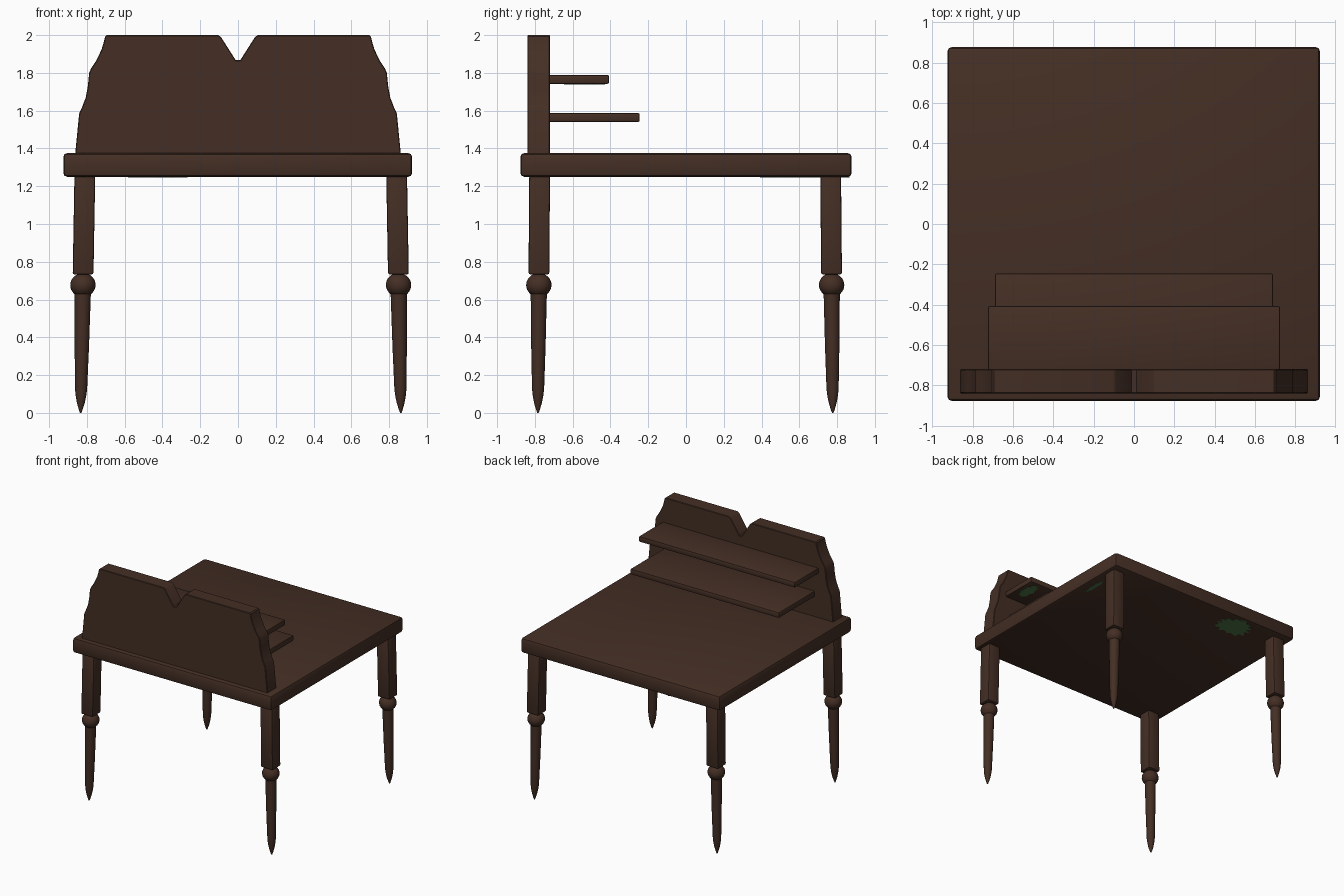
import bpy, bmesh, math, random
from mathutils import Matrix, Vector

if "Cube" in bpy.data.objects:
    bpy.data.objects.remove(bpy.data.objects["Cube"])

random.seed(4)


def material(name, rgb):
    m = bpy.data.materials.new(name)
    m.diffuse_color = (*rgb, 1)
    m.use_nodes = True
    m.node_tree.nodes["Principled BSDF"].inputs["Base Color"].default_value = m.diffuse_color
    return m


WOOD = material("dark_wood", (0.058, 0.028, 0.018))
MOSS = material("green_stain", (0.075, 0.17, 0.06))


def finish(name, bm, mat, smooth=True):
    bmesh.ops.recalc_face_normals(bm, faces=bm.faces)
    me = bpy.data.meshes.new(name)
    bm.to_mesh(me)
    bm.free()
    me.materials.append(mat)
    ob = bpy.data.objects.new(name, me)
    bpy.context.collection.objects.link(ob)
    if smooth:
        bpy.ops.object.select_all(action='DESELECT')
        ob.select_set(True)
        bpy.context.view_layer.objects.active = ob
        bpy.ops.object.shade_smooth_by_angle(angle=math.radians(35))
    return ob


def add_box(bm, lo, hi, bevel):
    lo, hi = Vector(lo), Vector(hi)
    mat = Matrix.Translation((lo + hi) / 2) @ Matrix.Diagonal((*(hi - lo), 1))
    verts = bmesh.ops.create_cube(bm, size=1, matrix=mat)["verts"]
    edges = list({e for v in verts for e in v.link_edges})
    bmesh.ops.bevel(bm, geom=edges, offset=bevel, segments=2, profile=0.5, affect='EDGES')


def add_lathe(bm, profile, segs=24):
    rings = []
    for r, z in profile:
        rings.append([bm.verts.new((r * math.cos(2 * math.pi * i / segs),
                                    r * math.sin(2 * math.pi * i / segs), z))
                      for i in range(segs)])
    for a, b in zip(rings, rings[1:]):
        for i in range(segs):
            j = (i + 1) % segs
            bm.faces.new((a[i], a[j], b[j], b[i]))
    bm.faces.new(rings[0])
    bm.faces.new(rings[-1])


def box(name, lo, hi, bevel):
    bm = bmesh.new()
    add_box(bm, lo, hi, bevel)
    return finish(name, bm, WOOD)


# Table top and the two shelves
box("table_top", (-0.925, -0.877, 1.25), (0.922, 0.877, 1.375), 0.02)
box("upper_shelf", (-0.725, -0.75, 1.742), (0.725, -0.407, 1.79), 0.01)
box("lower_shelf", (-0.69, -0.75, 1.54), (0.69, -0.245, 1.588), 0.01)

# Back panel with scalloped sides and a notch in the top
half = [(0.865, 1.34), (0.841, 1.585), (0.825, 1.62), (0.806, 1.67), (0.795, 1.73),
        (0.788, 1.80), (0.778, 1.823), (0.75, 1.865), (0.722, 1.925), (0.71, 1.965),
        (0.704, 1.992), (0.695, 2.0), (0.105, 2.0), (0.09, 1.99), (0.012, 1.867)]
outline = half + [(-x, z) for x, z in reversed(half)]
bm = bmesh.new()
face = bm.faces.new([bm.verts.new((x, -0.84, z)) for x, z in outline])
ext = bmesh.ops.extrude_face_region(bm, geom=[face])["geom"]
bmesh.ops.translate(bm, vec=(0, 0.12, 0), verts=[v for v in ext if isinstance(v, bmesh.types.BMVert)])
rim = [e for e in bm.edges if abs(e.verts[0].co.y - e.verts[1].co.y) < 1e-5]
bmesh.ops.bevel(bm, geom=rim, offset=0.004, segments=1, affect='EDGES')
finish("back_panel", bm, WOOD)

# Legs: square block, ball and tapered spike, each leaning slightly outward
spike = [(0.004, 0.0), (0.011, 0.02), (0.02, 0.05), (0.027, 0.085), (0.032, 0.125),
         (0.038, 0.35), (0.043, 0.64)]
ball = [(0.067 * math.sin(t), 0.677 - 0.063 * math.cos(t))
        for t in [math.pi * (0.12 + 0.76 * i / 12) for i in range(13)]]
for name, x, y, dx, dy in (("front_left_leg", -0.811, -0.775, -0.022, -0.009),
                           ("front_right_leg", 0.84, -0.775, 0.022, -0.009),
                           ("back_left_leg", -0.811, 0.766, -0.022, 0.011),
                           ("back_right_leg", 0.84, 0.766, 0.022, 0.011)):
    bm = bmesh.new()
    add_lathe(bm, [p for p in spike])
    add_lathe(bm, ball)
    add_box(bm, (-0.055, -0.055, 0.733), (0.055, 0.055, 1.255), 0.01)
    for v in bm.verts:
        k = 1 - v.co.z / 1.25
        v.co.x += x + dx * k
        v.co.y += y + dy * k
    finish(name, bm, WOOD)


# Jagged green stains on the undersides
def stain(name, centre, rx, ry, n):
    bm = bmesh.new()
    pts = []
    for i in range(n):
        a = 2 * math.pi * i / n
        r = random.uniform(0.9, 1.1) if i % 2 else random.uniform(0.65, 0.85)
        pts.append(bm.verts.new((centre[0] + rx * r * math.cos(a),
                                 centre[1] + ry * r * math.sin(a), centre[2])))
    face = bm.faces.new(pts)
    ext = bmesh.ops.extrude_face_region(bm, geom=[face])["geom"]
    bmesh.ops.translate(bm, vec=(0, 0, 0.006),
                        verts=[v for v in ext if isinstance(v, bmesh.types.BMVert)])
    finish(name, bm, MOSS, smooth=False)


stain("large_stain", (-0.42, 0.735, 1.247), 0.17, 0.125, 26)
stain("small_stain", (0.838, 0.51, 1.247), 0.02, 0.12, 16)
stain("shelf_stain", (0.645, -0.535, 1.739), 0.055, 0.12, 18)
